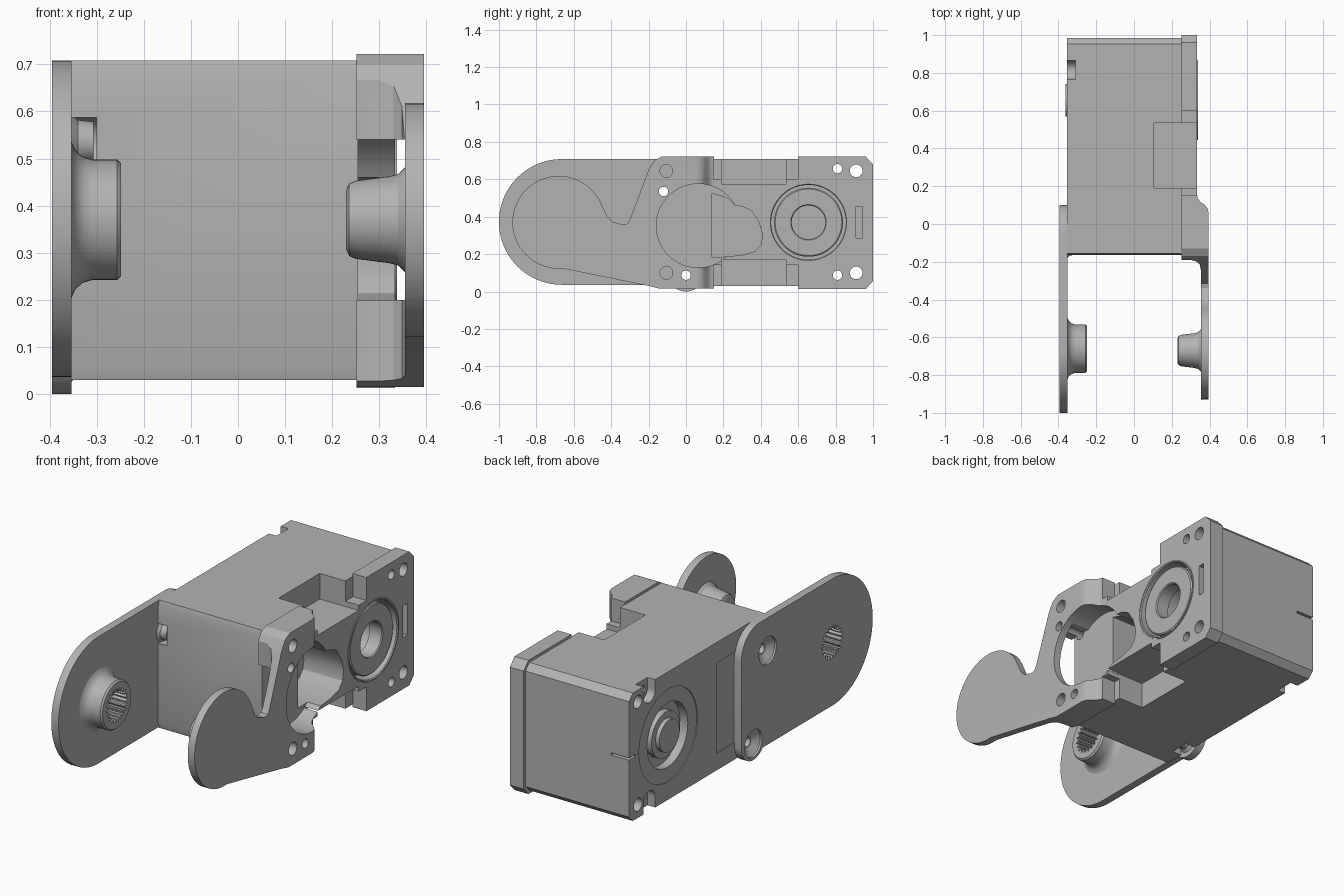
import bpy, bmesh, math
from mathutils import Vector

if "Cube" in bpy.data.objects:
    bpy.data.objects.remove(bpy.data.objects["Cube"])

grey = bpy.data.materials.new("plain grey")
grey.use_nodes = True
grey.diffuse_color = (0.45, 0.45, 0.45, 1)
grey.node_tree.nodes["Principled BSDF"].inputs["Base Color"].default_value = (0.45, 0.45, 0.45, 1)


def finish(name, bm):
    bmesh.ops.remove_doubles(bm, verts=bm.verts, dist=0.0001)
    bmesh.ops.recalc_face_normals(bm, faces=bm.faces)
    mesh = bpy.data.meshes.new(name)
    bm.to_mesh(mesh)
    bm.free()
    mesh.materials.append(grey)
    ob = bpy.data.objects.new(name, mesh)
    bpy.context.scene.collection.objects.link(ob)
    return ob


def prism(name, pts, a, b, axis="x"):
    """Extrude a (y, z) outline along x, or an (x, y) outline along z."""
    bm = bmesh.new()
    place = (lambda p: (a, p[0], p[1])) if axis == "x" else (lambda p: (p[0], p[1], a))
    face = bm.faces.new([bm.verts.new(place(p)) for p in pts])
    ext = bmesh.ops.extrude_face_region(bm, geom=[face])
    move = Vector((b - a, 0, 0)) if axis == "x" else Vector((0, 0, b - a))
    bmesh.ops.translate(bm, vec=move, verts=[g for g in ext["geom"] if isinstance(g, bmesh.types.BMVert)])
    return finish(name, bm)


def lathe(name, profile, y, z, n=48):
    """Turn an (x, radius) profile about an axis along x."""
    bm = bmesh.new()
    verts = [bm.verts.new((x, y, z + r)) for x, r in profile]
    edges = [bm.edges.new(pair) for pair in zip(verts, verts[1:])]
    bmesh.ops.spin(bm, geom=verts + edges, cent=(0, y, z), axis=(1, 0, 0),
                   angle=math.tau, steps=n)
    return finish(name, bm)


def arc(y, z, r, start, end, n=24):
    angles = [math.radians(start + (end - start) * i / n) for i in range(n + 1)]
    return [(y + r * math.cos(t), z + r * math.sin(t)) for t in angles]


def rod(y, z, r, a, b, n=32):
    return prism("rod", arc(y, z, r, 0, 360, n)[:-1], a, b)


def box(x0, x1, y0, y1, z0, z1):
    return prism("box", [(y0, z0), (y1, z0), (y1, z1), (y0, z1)], x0, x1)


def combine(ob, tool, operation="DIFFERENCE"):
    mod = ob.modifiers.new("boolean", "BOOLEAN")
    mod.operation = operation
    mod.solver = "EXACT"
    mod.object = tool
    bpy.ops.object.select_all(action="DESELECT")
    bpy.context.view_layer.objects.active = ob
    ob.select_set(True)
    bpy.ops.object.modifier_apply(modifier=mod.name)
    bpy.data.objects.remove(tool)


MID = 0.37          # height of the main axis
SHAFT = 0.655       # y of the output shaft
PIVOT = -0.66       # y of the pivot bosses
pins = [(-0.12, 0.535), (0, 0.087)]

# Main housing with chamfered long edges
c = 0.033
y0, y1, z0, z1 = -0.165, 0.985, 0.03, 0.708
housing = prism("housing", [(y0, z0 + c), (y0 + 0.01, z0), (y1 - c, z0), (y1, z0 + c),
                            (y1, z1 - c), (y1 - c, z1), (y0 + 0.01, z1), (y0, z1 - c)], -0.355, 0.255)

# Bracket: side outline crossed with plan outline
side = arc(-0.68, MID, 0.248, 275, 22, 40)
side += [(-0.42, 0.4), (-0.39, 0.373), (-0.34, 0.357), (-0.315, 0.362), (-0.3, 0.385),
         (-0.2, 0.65), (-0.17, 0.7), (-0.13, 0.722), (0.15, 0.722), (0.15, 0.6),
         (0.6, 0.6), (0.6, 0.722), (0.96, 0.722), (1, 0.68), (1, 0.055), (0.96, 0.013),
         (0.6, 0.013), (0.6, 0.142), (0.15, 0.142), (0.15, 0.015), (-0.14, 0.015), (-0.2, 0.03)]
bracket = prism("right_bracket", side, 0.252, 0.5)
plan = [(0.2, -0.19), (0.3, -0.19), (0.33, -0.198), (0.348, -0.215), (0.355, -0.25),
        (0.355, -1.1), (0.395, -1.1), (0.395, 0.06), (0.388, 0.085), (0.37, 0.105),
        (0.35, 0.118), (0.337, 0.137), (0.333, 0.165), (0.333, 1.1), (0.2, 1.1)]
combine(bracket, prism("plan", plan, -0.1, 0.9, "z"), "INTERSECT")

# Opening behind the bracket face, round window and side lobe
combine(bracket, box(0.2, 0.355, -0.4, 0.02, 0.2, 0.54))
combine(bracket, rod(0.065, 0.352, 0.224, 0.2, 0.5, 64))
lobe = [(0.14, 0.185), (0.19, 0.185), (0.3, 0.195), (0.37, 0.215), (0.4, 0.25), (0.41, 0.3),
        (0.39, 0.37), (0.35, 0.43), (0.3, 0.455), (0.26, 0.46), (0.22, 0.5), (0.14, 0.525)]
for part in (bracket, housing):
    combine(part, prism("lobe", lobe, 0.1, 0.5))

# Top and bottom pockets beside the bracket
for low, high in ((0.572, 0.8), (-0.1, 0.17)):
    for part in (bracket, housing):
        combine(part, box(0.105, 0.5, 0.19, 0.535, low, high))

# Through holes and blind screw holes
for z in (0.1, 0.645):
    for part in (bracket, housing):
        combine(part, rod(0.91, z, 0.034, -0.5, 0.5))
        combine(part, rod(0.81, z + (0.012 if z > MID else -0.013), 0.025, -0.5, 0.5))
    combine(bracket, rod(-0.105, z, 0.034, 0.3, 0.5))
for y, z in pins:
    for part in (bracket, housing):
        combine(part, rod(y, z, 0.025, -0.5, 0.5))

# Slot and bearing seat on the right face
for part in (bracket, housing):
    combine(part, box(0.2, 0.5, 0.908, 0.943, 0.285, 0.455))
combine(bracket, rod(SHAFT, MID, 0.2, 0.2, 0.5, 64))
combine(housing, rod(SHAFT, MID, 0.1, 0.12, 0.5, 48))
bearing = lathe("bearing", [(0.25, 0.09), (0.32, 0.09), (0.325, 0.095), (0.325, 0.178),
                            (0.32, 0.184), (0.25, 0.184), (0.25, 0.09)], SHAFT, MID, 64)
rim = lathe("bearing_rim", [(0.3, 0.2), (0.333, 0.2), (0.338, 0.204), (0.338, 0.211),
                            (0.3, 0.211), (0.3, 0.2)], SHAFT, MID, 64)

# Left face of the housing: recesses, pin clearances and rear slot
combine(housing, rod(SHAFT, MID, 0.245, -0.5, -0.35, 64))
combine(housing, rod(SHAFT, MID, 0.17, -0.5, -0.305, 64))
combine(housing, box(-0.5, -0.351, 0, 0.25, 0.12, 0.6))
combine(housing, box(-0.5, -0.25, 0.93, 1.1, MID - 0.006, MID + 0.006))
for z, toward in ((0.655, 0.8), (0.087, -0.1)):
    combine(housing, rod(0.815, z, 0.05, -0.5, -0.31))
    combine(housing, box(-0.5, -0.31, 0.765, 0.865, min(z, toward), max(z, toward)))
for y, z in pins:
    combine(housing, rod(y, z, 0.052, -0.5, -0.3))
combine(housing, box(-0.5, -0.3, -0.3, -0.12, 0.483, 0.587))
combine(housing, box(-0.5, -0.3, -0.052, 0.052, -0.1, 0.087))
shaft = lathe("output_shaft", [(-0.3, 0), (-0.3, 0.12), (-0.34, 0.12), (-0.34, 0.085),
                               (-0.362, 0.085), (-0.362, 0)], SHAFT, MID)

# Left arm with rounded front end, lower lug and rounded upper corner
outline = arc(-0.664, 0.372, 0.336, 90, 270, 40) + [(-0.1, 0.036)]
outline += arc(0, 0.1, 0.1, 220, 360, 18) + arc(-0.05, 0.558, 0.15, 0, 90, 12)
arm = prism("left_arm", outline, -0.395, -0.353)
boss = lathe("boss", [(-0.375, 0), (-0.375, 0.165), (-0.353, 0.165), (-0.345, 0.147),
                      (-0.33, 0.134), (-0.31, 0.128), (-0.257, 0.128), (-0.248, 0.12),
                      (-0.248, 0)], PIVOT, MID)
combine(arm, boss, "UNION")
for y, z in pins:
    peg = lathe("peg", [(-0.375, 0), (-0.375, 0.06), (-0.353, 0.06), (-0.34, 0.047),
                        (-0.307, 0.043), (-0.307, 0)], y, z)
    combine(arm, peg, "UNION")
    combine(arm, lathe("countersink", [(-0.42, 0), (-0.42, 0.075), (-0.385, 0.072),
                                       (-0.36, 0.035), (-0.36, 0)], y, z))
    combine(arm, rod(y, z, 0.025, -0.5, -0.2))

# Splined bore through the left boss
teeth = 20
bore = []
for i in range(teeth * 4):
    t = math.tau * i / (teeth * 4)
    r = 0.088 if i % 4 < 2 else 0.072
    bore.append((PIVOT + r * math.cos(t), MID + r * math.sin(t)))
combine(arm, prism("bore", bore, -0.5, -0.2))

# Tapered pivot stud on the inner side of the right bracket
stud = lathe("pivot_stud", [(0.36, 0), (0.36, 0.115), (0.353, 0.11), (0.34, 0.097), (0.32, 0.092),
                            (0.25, 0.083), (0.236, 0.077), (0.229, 0.062), (0.229, 0)], -0.67, MID)

# Smooth curved surfaces, keep edges sharp
for ob in (housing, bracket, bearing, rim, shaft, arm, stud):
    bpy.ops.object.select_all(action="DESELECT")
    bpy.context.view_layer.objects.active = ob
    ob.select_set(True)
    bpy.ops.object.shade_smooth_by_angle(angle=math.radians(28))
